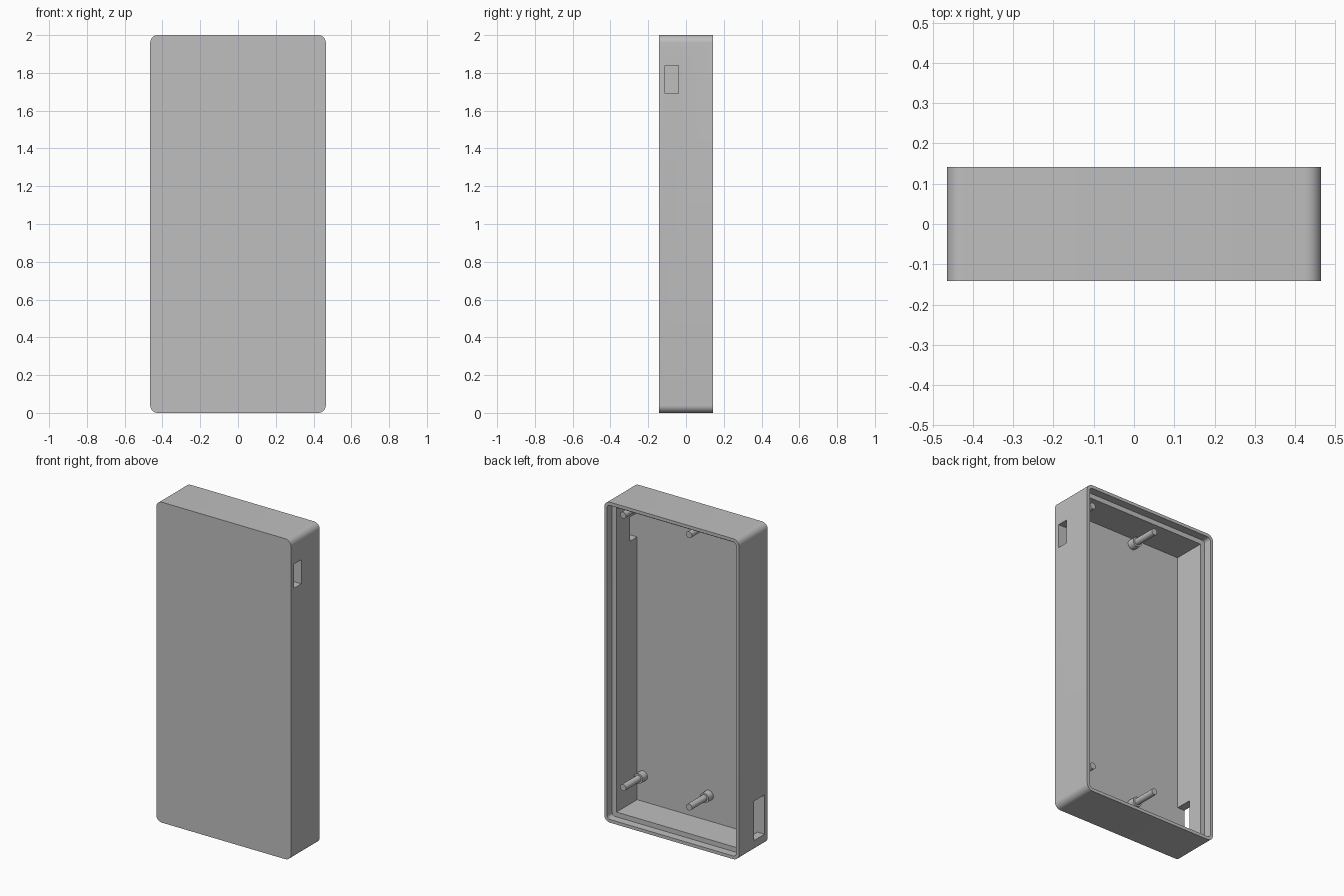
import bpy
import bmesh
from math import cos, sin, pi, radians

cube = bpy.data.objects.get("Cube")
if cube:
    bpy.data.objects.remove(cube, do_unlink=True)

grey = bpy.data.materials.new("light grey plastic")
grey.use_nodes = True
COLOUR = (0.52, 0.52, 0.52, 1)
grey.diffuse_color = COLOUR
grey.node_tree.nodes["Principled BSDF"].inputs["Base Color"].default_value = COLOUR

WIDTH, HEIGHT, DEPTH = 0.93, 2.0, 0.284
FRONT, BACK = -DEPTH / 2, DEPTH / 2
FLOOR = -0.111          # inner face of the front panel
LEDGE = 0.092           # depth of the lid seat
RIM, WALL = 0.02, 0.05


def make_object(name, bm):
    bmesh.ops.recalc_face_normals(bm, faces=bm.faces[:])
    mesh = bpy.data.meshes.new(name)
    bm.to_mesh(mesh)
    bm.free()
    mesh.materials.append(grey)
    obj = bpy.data.objects.new(name, mesh)
    bpy.context.collection.objects.link(obj)
    return obj


def select(obj):
    bpy.ops.object.select_all(action="DESELECT")
    obj.select_set(True)
    bpy.context.view_layer.objects.active = obj


def rounded_block(name, inset, radius, y0, y1, steps=8):
    """Rounded rectangle in the xz plane, extruded along y."""
    bm = bmesh.new()
    half_w, half_h = WIDTH / 2 - inset, HEIGHT / 2 - inset
    verts = []
    for corner, (sx, sz) in enumerate([(1, 1), (-1, 1), (-1, -1), (1, -1)]):
        cx, cz = sx * (half_w - radius), sz * (half_h - radius) + HEIGHT / 2
        for i in range(steps + 1 if radius else 1):
            a = (corner + i / steps) * pi / 2
            verts.append(bm.verts.new((cx + radius * cos(a), y0, cz + radius * sin(a))))
    face = bm.faces.new(verts)
    new = bmesh.ops.extrude_face_region(bm, geom=[face])["geom"]
    moved = [v for v in new if isinstance(v, bmesh.types.BMVert)]
    bmesh.ops.translate(bm, verts=moved, vec=(0, y1 - y0, 0))
    return make_object(name, bm)


def box(name, x, y, z):
    """Box from (min, max) ranges."""
    bm = bmesh.new()
    bmesh.ops.create_cube(bm, size=1)
    for v in bm.verts:
        v.co = [r[0] if c < 0 else r[1] for c, r in zip(v.co, (x, y, z))]
    return make_object(name, bm)


def cut(target, cutter):
    cutter.hide_render = True
    mod = target.modifiers.new("cut", "BOOLEAN")
    mod.operation = "DIFFERENCE"
    mod.solver = "EXACT"
    mod.object = cutter
    select(target)
    bpy.ops.object.modifier_apply(modifier=mod.name)
    bpy.data.objects.remove(cutter, do_unlink=True)


def smooth(obj):
    select(obj)
    bpy.ops.object.shade_smooth_by_angle(angle=radians(30))


# Open-backed case with a stepped lid seat and two side ports
case = rounded_block("case_shell", 0, 0.04, FRONT, BACK)
cut(case, rounded_block("lid_seat", RIM, 0.02, LEDGE, BACK + 0.1))
cut(case, rounded_block("cavity", WALL, 0, FLOOR, BACK + 0.1))
cut(case, box("left_port", (0.38, 0.6), (-0.11, -0.04), (1.69, 1.84)))
cut(case, box("right_port", (-0.6, -0.38), (-0.11, -0.007), (0.07, 0.315)))
smooth(case)


# Stepped mounting posts on the inside of the front panel
def mounting_post(name, x, z, segments=32):
    bm = bmesh.new()
    profile = [(0, FLOOR - 0.005), (0.031, FLOOR - 0.005), (0.031, -0.065),
               (0.02, -0.065), (0.02, 0.085), (0, 0.085)]
    verts = [bm.verts.new((x + r, y, z)) for r, y in profile]
    edges = [bm.edges.new(pair) for pair in zip(verts, verts[1:])]
    bmesh.ops.spin(bm, geom=verts + edges, cent=(x, 0, z), axis=(0, 1, 0),
                   angle=2 * pi, steps=segments)
    bmesh.ops.remove_doubles(bm, verts=bm.verts[:], dist=0.0001)
    smooth(make_object(name, bm))


for side, x in (("left", 0.375), ("right", -0.08)):
    for level, z in (("upper", 1.91), ("lower", 0.21)):
        mounting_post(f"{level}_{side}_post", x, z)
